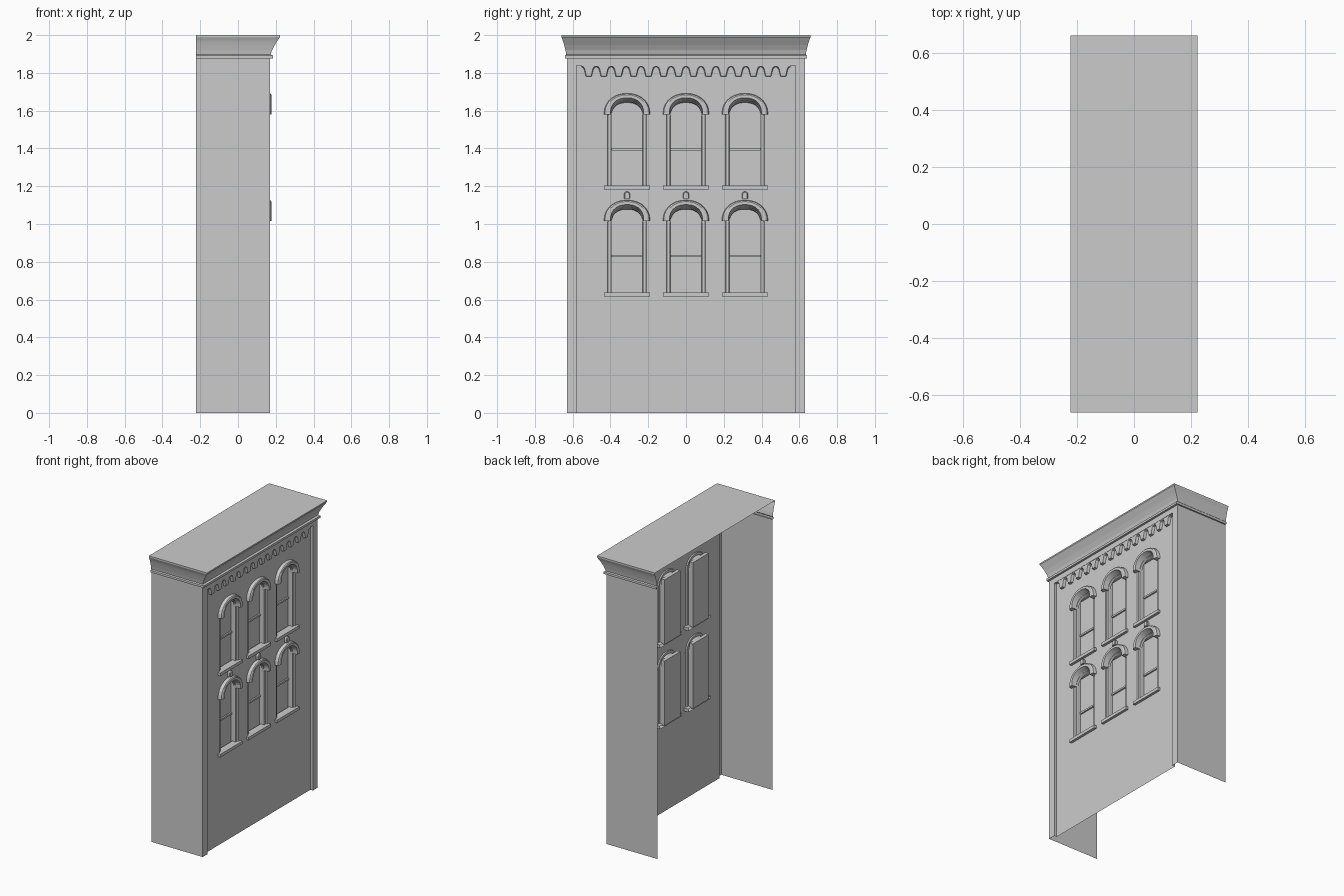
import bpy, bmesh, math

if "Cube" in bpy.data.objects:
    bpy.data.objects.remove(bpy.data.objects["Cube"])

BACK, WALL, FRONT = -0.223, 0.15, 0.17


def finish(bm, name):
    bmesh.ops.remove_doubles(bm, verts=bm.verts, dist=1e-5)
    bmesh.ops.recalc_face_normals(bm, faces=bm.faces)
    me = bpy.data.meshes.new(name)
    bm.to_mesh(me)
    bm.free()
    ob = bpy.data.objects.new(name, me)
    bpy.context.collection.objects.link(ob)
    return ob


def loft(name, loops, closed=False, cap=False):
    """Skin a row of equal-length point loops."""
    bm = bmesh.new()
    rows = [[bm.verts.new(p) for p in lp] for lp in loops]
    n = len(rows[0])
    for a, b in zip(rows, rows[1:]):
        for i in range(n if closed else n - 1):
            j = (i + 1) % n
            bm.faces.new((a[i], a[j], b[j], b[i]))
    if cap:
        bm.faces.new(rows[-1])
    return finish(bm, name)


def box(name, x0, x1, y0, y1, z0, z1):
    def ring(x):
        return [(x, y0, z0), (x, y1, z0), (x, y1, z1), (x, y0, z1)]
    return loft(name, [ring(x0), ring(x1)], True, True)


def arch(x, yc, hw, z0, zs, top, n=14, p=2.3):
    """Flattened arch outline in the facade plane, from right foot to left foot."""
    pts = [(x, yc + hw, z0)]
    for i in range(n + 1):
        c, s = math.cos(math.pi * i / n), math.sin(math.pi * i / n)
        pts.append((x, yc + math.copysign(abs(c) ** (2 / p), c) * hw,
                    zs + max(s, 0) ** (2 / p) * (top - zs)))
    return pts + [(x, yc - hw, z0)]


windows = [(y, dz) for dz in (0, -0.565) for y in (-0.312, 0, 0.312)]

# recessed front wall with arched window holes
bm = bmesh.new()
outlines = [[(WALL, -0.58, 0), (WALL, 0.58, 0), (WALL, 0.58, 1.84), (WALL, -0.58, 1.84)]]
outlines += [arch(WALL, y, 0.103, 1.195 + d, 1.57 + d, 1.67 + d) for y, d in windows]
edges = []
for o in outlines:
    v = [bm.verts.new(p) for p in o]
    edges += [bm.edges.new((v[i - 1], v[i])) for i in range(len(v))]
bmesh.ops.triangle_fill(bm, edges=edges, use_beauty=True, normal=(1, 0, 0))
finish(bm, "front_wall")

# corner pilasters and top band, framing the recess
def portal(x, y, z):
    return [(x, -y, 0), (x, -y, z), (x, y, z), (x, y, 0)]
loft("pilaster_frame", [portal(FRONT, 0.63, 1.88), portal(FRONT, 0.58, 1.84),
                        portal(WALL, 0.58, 1.84)])

# side walls (back and underside stay open)
for s, name in ((-1, "left_wall"), (1, "right_wall")):
    loft(name, [[(BACK, s * 0.63, 0), (FRONT, s * 0.63, 0)],
                [(BACK, s * 0.63, 1.88), (FRONT, s * 0.63, 1.88)]])

# moulded cornice swept round three sides, with flat roof
profile = [(0.17, 0.63, 1.877), (0.185, 0.64, 1.877), (0.185, 0.64, 1.892),
           (0.173, 0.634, 1.898), (0.18, 0.638, 1.92), (0.195, 0.645, 1.948),
           (0.204, 0.649, 1.962), (0.21, 0.652, 1.971), (0.219, 0.658, 1.985),
           (0.223, 0.66, 1.99), (0.223, 0.66, 2.0)]
loft("cornice", [[(BACK, -y, z), (x, -y, z), (x, y, z), (BACK, y, z)]
                 for x, y, z in profile], cap=True)

# row of tapering corbels under the cornice
half_tooth = [(0.0395, 1.832), (0.031, 1.828), (0.024, 1.815), (0.015, 1.78)]
back, face, head = [], [], []
for k in range(14):
    c = (k - 6.5) * 0.0792
    for s in (-1, 1):
        for dy, z in (half_tooth if s < 0 else half_tooth[::-1]):
            back.append((WALL, c + s * dy, z))
            y = c + s * (dy if dy > 0.035 else dy * 0.85)
            face.append((FRONT - 0.002, y, z + 0.003))
            head.append((FRONT - 0.002, y, 1.84))
loft("corbel_row", [back, face, head])

for y, d in windows:
    # splayed arched reveal
    loft("window_reveal", [arch(WALL, y, 0.103, 1.195 + d, 1.57 + d, 1.67 + d),
                           arch(0.142, y, 0.1, 1.195 + d, 1.57 + d, 1.668 + d),
                           arch(0.142, y, 0.084, 1.2 + d, 1.57 + d, 1.65 + d),
                           arch(0.128, y, 0.083, 1.2 + d, 1.57 + d, 1.643 + d)], True)
    # shallow sash box behind, with glass as its back
    def rect(x, hw=0.087):
        return [(x, y - hw, 1.195 + d), (x, y + hw, 1.195 + d),
                (x, y + hw, 1.645 + d), (x, y - hw, 1.645 + d)]
    loft("sash_box", [rect(0.13), rect(0.105)], True, True)
    box("meeting_rail", 0.105, 0.115, y - 0.083, y + 0.083, 1.39 + d, 1.402 + d)
    box("window_sill", 0.115, 0.168, y - 0.122, y + 0.122, 1.182 + d, 1.203 + d)
    # arched hood with chamfered outer edge and splayed inside
    hood = [arch(WALL, y, 0.122, 1.58 + d, 1.585 + d, 1.692 + d, p=2.1),
            arch(0.172, y, 0.118, 1.58 + d, 1.585 + d, 1.69 + d, p=2.1),
            arch(0.177, y, 0.11, 1.58 + d, 1.585 + d, 1.684 + d, p=2.1),
            arch(0.177, y, 0.088, 1.58 + d, 1.585 + d, 1.668 + d),
            arch(0.14, y, 0.084, 1.58 + d, 1.585 + d, 1.65 + d)]
    loft("window_hood", hood)
    for i in (0, -1):
        loft("hood_foot", [[r[i] for r in hood]], cap=True)
    # small rounded boss above each lower hood
    if d:
        loft("boss", [arch(x, y, w, 1.134, 1.155, t, 8, 2)
                      for x, w, t in ((WALL, 0.016, 1.172), (0.165, 0.016, 1.172),
                                      (0.17, 0.012, 1.168))], True, True)
